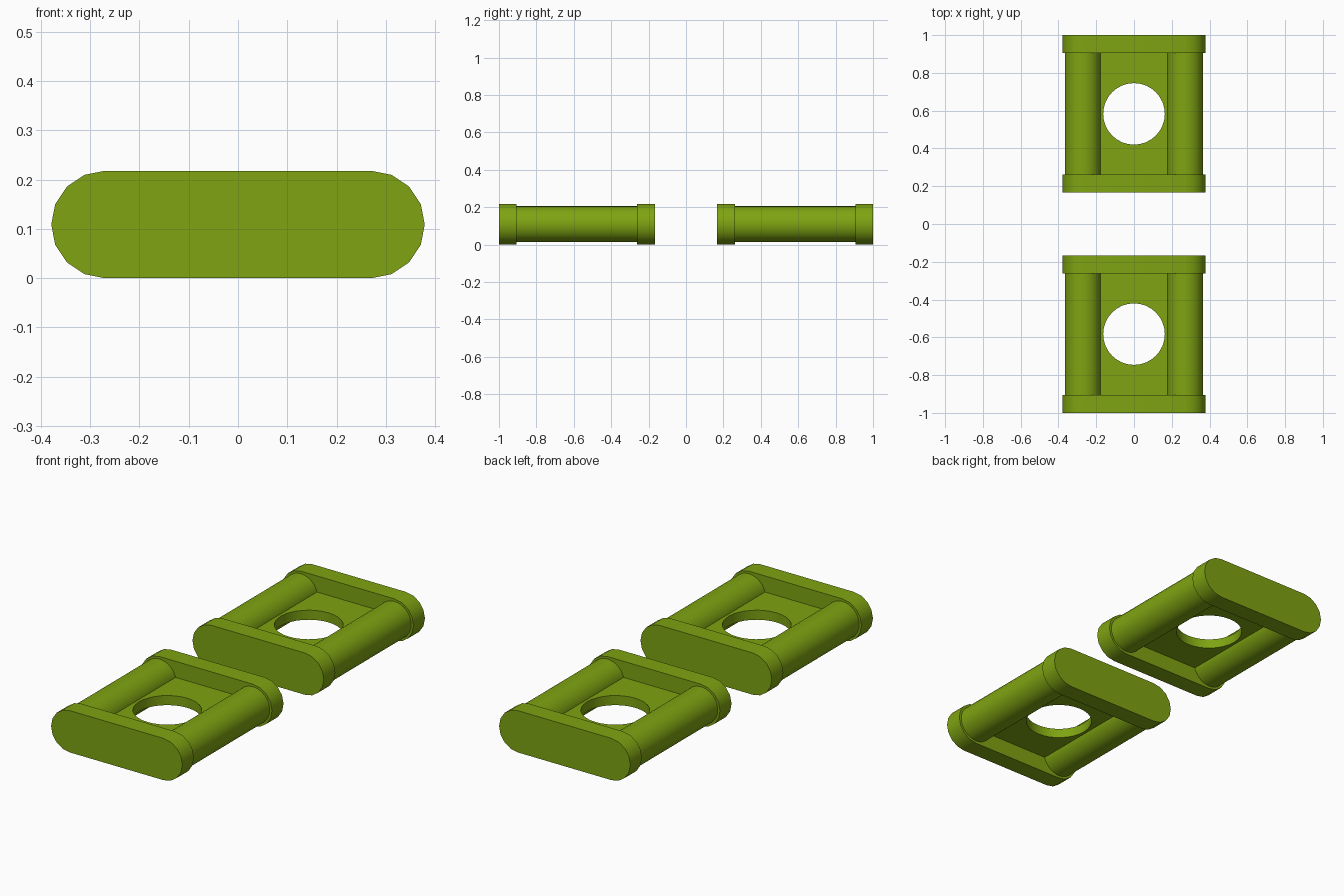
import bpy, bmesh
from math import sin, cos, pi

if "Cube" in bpy.data.objects:
    bpy.data.objects.remove(bpy.data.objects["Cube"])

green = bpy.data.materials.new("olive_green")
green.diffuse_color = (0.21, 0.37, 0.006, 1)
green.use_nodes = True
green.node_tree.nodes["Principled BSDF"].inputs["Base Color"].default_value = green.diffuse_color

MID_Z, MID_Y, ROD_X = 0.11, 0.583, 0.27


def finish(name, bm):
    bmesh.ops.recalc_face_normals(bm, faces=bm.faces)
    mesh = bpy.data.meshes.new(name)
    bm.to_mesh(mesh)
    bm.free()
    mesh.materials.append(green)
    ob = bpy.data.objects.new(name, mesh)
    bpy.context.collection.objects.link(ob)
    bpy.ops.object.select_all(action='DESELECT')
    ob.select_set(True)
    bpy.context.view_layer.objects.active = ob
    bpy.ops.object.shade_smooth_by_angle(angle=pi / 6)
    return ob


def prism_y(name, outline, y0, y1):
    """Extrude an x/z outline along y."""
    bm = bmesh.new()
    face = bm.faces.new([bm.verts.new((x, y0, z)) for x, z in outline])
    new = bmesh.ops.extrude_face_region(bm, geom=[face])["geom"]
    bmesh.ops.translate(bm, vec=(0, y1 - y0, 0),
                        verts=[v for v in new if isinstance(v, bmesh.types.BMVert)])
    return finish(name, bm)


def arc(cx, r, start, sweep, n):
    return [(cx + r * cos(start + sweep * i / n), MID_Z + r * sin(start + sweep * i / n))
            for i in range(n + 1)]


def web(name, yc, half_x, half_y, half_z, r, n=32):
    """Rectangular plate with a round through hole."""
    bm = bmesh.new()
    rings = []
    for i in range(n):
        c, s = cos(2 * pi * i / n), sin(2 * pi * i / n)
        k = 1 / max(abs(c), abs(s))
        inner, outer = (r * c, yc + r * s), (half_x * k * c, yc + half_y * k * s)
        rings.append([bm.verts.new((*p, MID_Z + z)) for p, z in
                      ((inner, half_z), (outer, half_z), (outer, -half_z), (inner, -half_z))])
    for i in range(n):
        a, b = rings[i], rings[(i + 1) % n]
        for j in range(4):
            k = (j + 1) % 4
            bm.faces.new((a[j], a[k], b[k], b[j]))
    return finish(name, bm)


# Rounded end plate outline
stadium = arc(ROD_X, 0.109, -pi / 2, pi, 8) + arc(-ROD_X, 0.109, pi / 2, pi, 8)

for side, tag in ((-1, "front"), (1, "back")):
    yc = side * MID_Y
    # End plates
    for e, end in ((-1, "near"), (1, "far")):
        prism_y(f"{tag}_{end}_end_plate", stadium, yc + e * 0.322, yc + e * 0.417)
    # Side rods
    for sx, hand in ((-1, "left"), (1, "right")):
        prism_y(f"{tag}_{hand}_rod", arc(sx * ROD_X, 0.096, 0, 2 * pi, 32)[:-1],
                yc - 0.36, yc + 0.36)
    # Pierced web between the rods
    web(f"{tag}_web", yc, ROD_X, 0.36, 0.025, 0.163)

# Seat the lowest faces on the ground
for ob in bpy.data.objects:
    ob.location.z = -0.001
